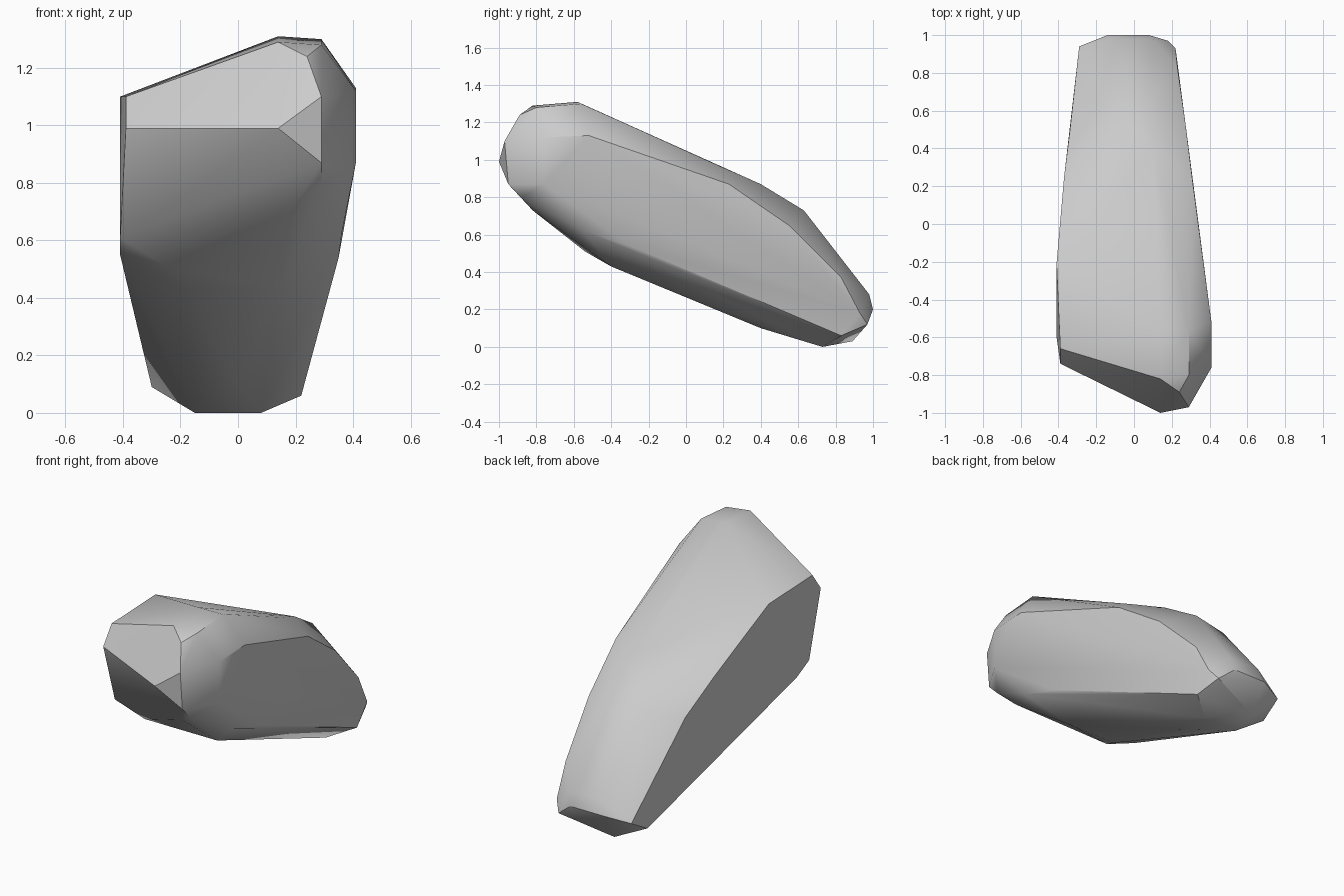
import bpy
import bmesh
from math import radians
from mathutils import Vector

# Remove the default object only
default_cube = bpy.data.objects.get("Cube")
if default_cube:
    bpy.data.objects.remove(default_cube, do_unlink=True)


def make_material(name, colour):
    material = bpy.data.materials.new(name)
    material.use_nodes = True
    material.diffuse_color = colour
    material.node_tree.nodes["Principled BSDF"].inputs["Base Color"].default_value = colour
    material.roughness = 0.9
    return material


def make_chiselled_stone(name, facets, material):
    """Wrap a convex skin around the facet corners, given in hundredths of a unit."""
    mesh = bpy.data.meshes.new(name)
    stone = bpy.data.objects.new(name, mesh)
    bpy.context.collection.objects.link(stone)
    shell = bmesh.new()
    for corners in facets.values():
        for corner in corners:
            shell.verts.new(Vector(corner) / 100)
    hull = bmesh.ops.convex_hull(shell, input=shell.verts[:])
    unused = set(hull["geom_interior"] + hull["geom_unused"])
    buried = [item for item in unused if isinstance(item, bmesh.types.BMVert)]
    bmesh.ops.delete(shell, geom=buried, context="VERTS")
    # Merge nearly coplanar triangles into broad cut faces
    bmesh.ops.dissolve_limit(shell, angle_limit=radians(2),
                             verts=shell.verts[:], edges=shell.edges[:])
    bmesh.ops.recalc_face_normals(shell, faces=shell.faces[:])
    shell.to_mesh(mesh)
    shell.free()
    mesh.materials.append(material)
    return stone


# Corners of each cut face of the boulder
facets = {
    "front_face": [(14, -100, 99), (-39, -74, 99), (-39, -66, 110),
                   (14, -82, 129), (24, -89, 124), (29, -97, 110)],
    "top_cap": [(14, -58, 131), (29, -56, 130), (29, -80, 128)],
    "front_underside": [(29, -95, 87), (29, -88, 80), (20, -82, 73),
                        (-25, -54, 51), (-41, -60, 61)],
    "broad_side": [(41, -76, 112), (41, -76, 87), (41, -52, 113),
                   (36, -55, 62), (35, -30, 54), (31, 23, 87),
                   (27, 55, 65), (23, 83, 37), (22, 93, 18), (22, 83, 6)],
    "flat_side": [(-41, -48, 55), (-41, -21, 110), (-37, 25, 83),
                  (-34, 49, 66), (-30, 80, 9), (-29, 94, 17)],
    "crest": [(17, 17, 97), (10, 40, 87), (6, 63, 73), (0, 83, 47),
              (-14, 63, 69)],
    "tail": [(-11, 98, 28), (10, 98, 28), (-14, 100, 20), (8, 100, 20),
             (18, 97, 12), (-14, 89, 3)],
    "belly": [(-15, 73, 0), (8, 73, 0), (0, 40, 10),
              (-18, -40, 43), (14, -40, 43)],
}

stone_grey = make_material("stone grey", (0.6, 0.6, 0.6, 1))
boulder = make_chiselled_stone("boulder", facets, stone_grey)

# Soft shading across shallow cuts, crisp edges on the steep ones
bpy.ops.object.select_all(action="DESELECT")
boulder.select_set(True)
bpy.context.view_layer.objects.active = boulder
bpy.ops.object.shade_smooth_by_angle(angle=radians(30))
